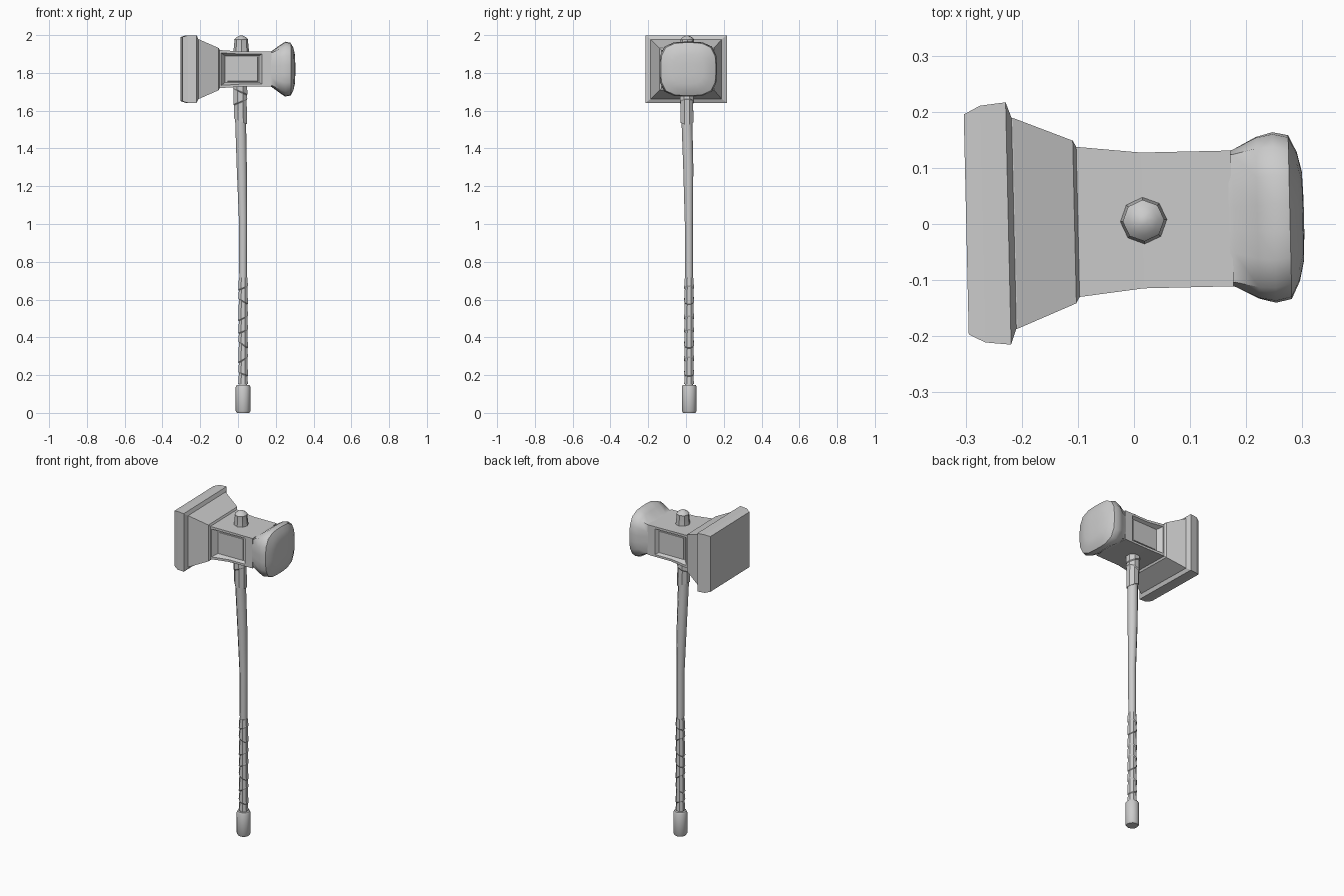
import bpy, bmesh, math
from mathutils import Vector, Matrix

if "Cube" in bpy.data.objects:
    bpy.data.objects.remove(bpy.data.objects["Cube"])

# The head sits slightly turned on the shaft
HEAD = Matrix.Translation((0, 0.006, 1.82)) @ Matrix.Rotation(math.radians(1.3), 4, 'Z')


def loft(name, rings, matrix=Matrix(), smooth=None):
    """Skin a closed solid through rings of equal point count."""
    bm = bmesh.new()
    loops = [[bm.verts.new(matrix @ p) for p in ring] for ring in rings]
    n = len(loops[0])
    for a, b in zip(loops, loops[1:]):
        for i in range(n):
            j = (i + 1) % n
            bm.faces.new((a[i], a[j], b[j], b[i]))
    bm.faces.new(loops[0][::-1])
    bm.faces.new(loops[-1])
    bmesh.ops.recalc_face_normals(bm, faces=bm.faces)
    mesh = bpy.data.meshes.new(name)
    bm.to_mesh(mesh)
    bm.free()
    ob = bpy.data.objects.new(name, mesh)
    bpy.context.collection.objects.link(ob)
    if smooth:
        bpy.ops.object.select_all(action='DESELECT')
        ob.select_set(True)
        bpy.context.view_layer.objects.active = ob
        bpy.ops.object.shade_smooth_by_angle(angle=math.radians(smooth))
    return ob


def rect_x(x, hy, hz):
    return [Vector((x, sy * hy, sz * hz)) for sy, sz in ((-1, -1), (1, -1), (1, 1), (-1, 1))]


def rect_y(y, cx, hx, hz):
    return [Vector((cx + sx * hx, y, sz * hz)) for sx, sz in ((-1, -1), (1, -1), (1, 1), (-1, 1))]


def rounded_x(x, hy, hz, power, n=20):
    pts = []
    for i in range(n):
        a = 2 * math.pi * (i + 0.5) / n
        c, s = math.cos(a), math.sin(a)
        k = (abs(c) ** power + abs(s) ** power) ** (-1 / power)
        pts.append(Vector((x, c * k * hy, s * k * hz)))
    return pts


# Shaft centre line: z, x, y, radius
AXIS = [(0.0, 0.027, 0.016, 0.022), (0.72, 0.027, 0.016, 0.022), (1.0, 0.027, 0.015, 0.023),
        (1.3, 0.020, 0.012, 0.029), (1.54, 0.014, 0.005, 0.031), (1.76, 0.011, 0.004, 0.037)]


def axis_at(z):
    for a, b in zip(AXIS, AXIS[1:]):
        if z <= b[0]:
            t = (z - a[0]) / (b[0] - a[0])
            return [p + (q - p) * t for p, q in zip(a, b)][1:]
    return AXIS[-1][1:]


def shaft_ring(z, extra=0.0, tilt=0.0, n=8):
    """Ring round the shaft; tilt is the rise in z per unit x."""
    x, y, r = axis_at(z)
    r += extra
    pts = []
    for i in range(n):
        a = 2 * math.pi * (i + 0.5) / n
        pts.append(Vector((x + r * math.cos(a), y + r * math.sin(a), z + tilt * r * math.cos(a))))
    return pts


def wrap(name, edges, tilts):
    """Overlapping strips, each flaring downward to a small lip."""
    rings = []
    for (z0, z1), (t0, t1) in zip(zip(edges, edges[1:]), zip(tilts, tilts[1:])):
        rings += [shaft_ring(z0 - 0.003, 0.002, t0), shaft_ring(z1 + 0.003, 0.006, t1)]
    loft(name, rings, smooth=20)


# Striking plate and tapered neck
loft("striking_plate", [rect_x(*s) for s in (
    (-0.299, 0.196, 0.170), (-0.270, 0.211, 0.179), (-0.224, 0.216, 0.179), (-0.214, 0.188, 0.158))], HEAD)
loft("tapered_neck", [rect_x(*s) for s in (
    (-0.220, 0.188, 0.158), (-0.212, 0.188, 0.158), (-0.106, 0.145, 0.112), (-0.100, 0.134, 0.101))], HEAD)

# Waisted head body with a recessed panel on each side
body = loft("head_body", [rect_x(*s) for s in (
    (-0.102, 0.134, 0.101), (0.015, 0.121, 0.093), (0.175, 0.121, 0.092))], HEAD)
for side, label in ((-1, "front"), (1, "back")):
    cutter = loft(label + "_recess_cutter", [
        rect_y(side * 0.160, 0.02, 0.133, 0.100), rect_y(side * 0.103, 0.02, 0.090, 0.070)], HEAD)
    cutter.hide_render = True
    cutter.hide_viewport = True
    cutter.display_type = 'WIRE'
    mod = body.modifiers.new(label + "_recess", 'BOOLEAN')
    mod.operation = 'DIFFERENCE'
    mod.solver = 'EXACT'
    mod.object = cutter
    loft(label + "_panel", [rect_y(side * 0.098, 0.022, 0.082, 0.066),
                            rect_y(side * 0.108, 0.022, 0.080, 0.064)], HEAD)

# Rounded rear face
loft("rounded_face", [rounded_x(*s) for s in (
    (0.165, 0.120, 0.091, 14), (0.178, 0.122, 0.094, 10), (0.220, 0.144, 0.125, 4.5),
    (0.250, 0.152, 0.145, 3.6), (0.278, 0.146, 0.140, 3.4), (0.293, 0.115, 0.112, 3.2),
    (0.301, 0.080, 0.078, 3), (0.303, 0.030, 0.030, 2.5))], HEAD, 50)

# Peg end poking out of the head
loft("shaft_peg", [[Vector((0.017 + r * math.cos(i * math.pi / 4 + 0.05),
                            0.006 + r * math.sin(i * math.pi / 4 + 0.05), z)) for i in range(8)]
                   for r, z in ((0.044, 1.89), (0.036, 1.967), (0.037, 1.976), (0.026, 1.988), (0.008, 1.997))],
     smooth=35)

# Shaft, wraps and pommel
loft("shaft", [shaft_ring(z) for z in (0.10, 0.72, 1.0, 1.15, 1.3, 1.42, 1.54, 1.76)], smooth=50)
wrap("upper_wrap", [1.76, 1.70, 1.645, 1.54], [-0.2, -0.45, 0.4, -0.45])
wrap("lower_grip_wrap", [0.72, 0.66, 0.59, 0.50, 0.43, 0.36, 0.28, 0.205, 0.15],
     [0, 0.4, -0.6, 0.5, 0.4, -0.7, 0.6, -0.4, 0])
loft("pommel", [[Vector((0.027 + r * math.cos(i * math.pi / 6), 0.017 + r * math.sin(i * math.pi / 6), z))
                 for i in range(12)]
                for r, z in ((0.033, 0.0), (0.039, 0.010), (0.039, 0.138), (0.034, 0.148))], smooth=35)
